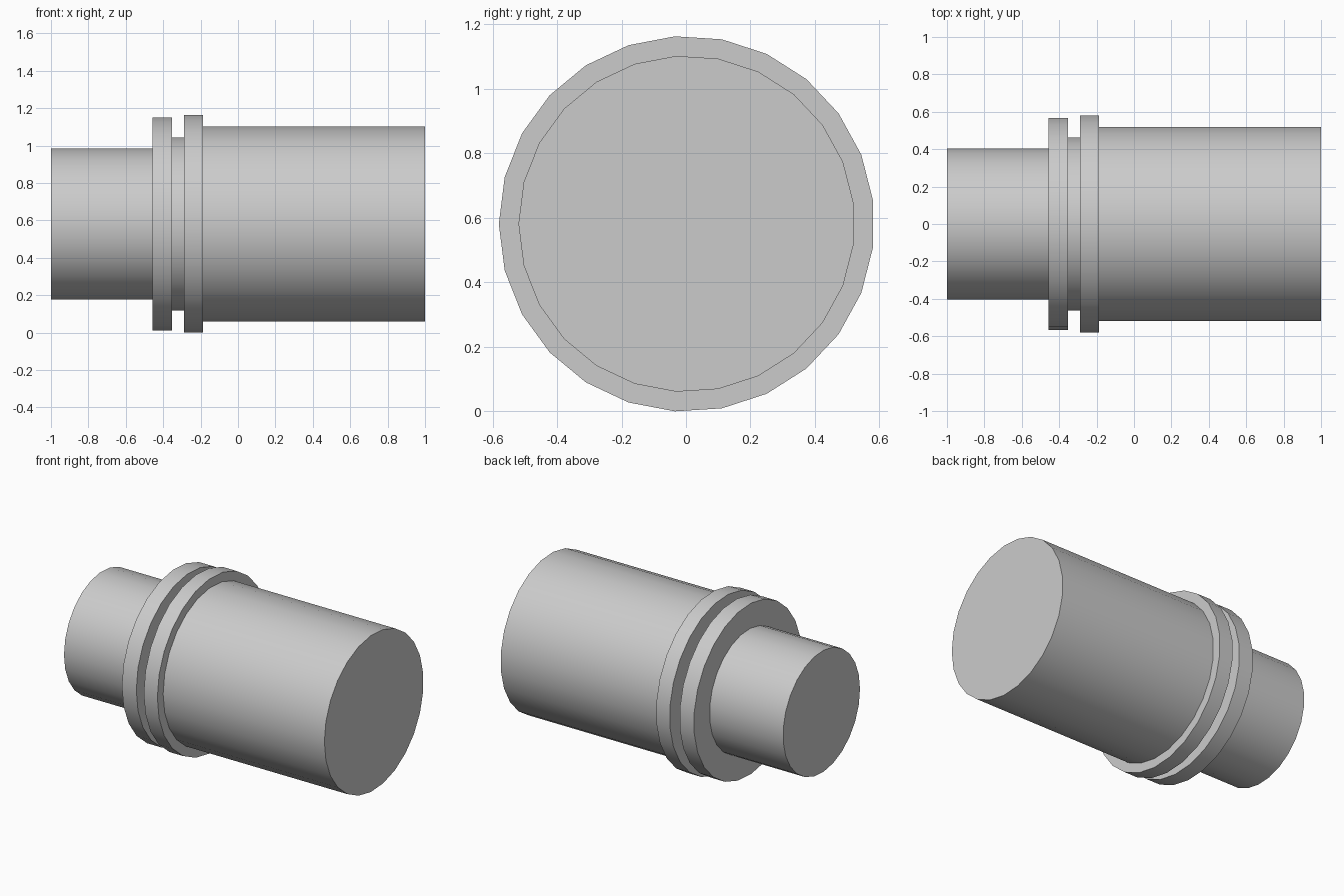
import bpy, bmesh, math

if "Cube" in bpy.data.objects:
    bpy.data.objects.remove(bpy.data.objects["Cube"])

SIDES = 25
AXIS_Y, AXIS_Z = 0.002, 0.5815

# x position and radius along the axis
PROFILE = [
    (-1.0, 0.405), (-0.458, 0.405),      # narrow neck
    (-0.458, 0.57), (-0.352, 0.57),      # first flange
    (-0.352, 0.464), (-0.288, 0.464),    # groove
    (-0.288, 0.5825), (-0.188, 0.5825),  # second flange
    (-0.188, 0.5215), (1.0, 0.5215),     # main barrel
]


def ring(bm, x, r):
    verts = []
    for i in range(SIDES):
        a = math.pi + 2 * math.pi * i / SIDES
        verts.append(bm.verts.new((x, AXIS_Y + r * math.cos(a), AXIS_Z + r * math.sin(a))))
    return verts


# Turned body: rings joined along the profile, closed at both ends
bm = bmesh.new()
rings = [ring(bm, x, r) for x, r in PROFILE]
for a, b in zip(rings, rings[1:]):
    for i in range(SIDES):
        j = (i + 1) % SIDES
        bm.faces.new((a[i], a[j], b[j], b[i]))
bm.faces.new(rings[0])
bm.faces.new(rings[-1])
bmesh.ops.recalc_face_normals(bm, faces=bm.faces)

mesh = bpy.data.meshes.new("stepped_cylinder")
bm.to_mesh(mesh)
bm.free()
body = bpy.data.objects.new("stepped_cylinder", mesh)
bpy.context.collection.objects.link(body)

# Smooth round sides, crisp steps
bpy.context.view_layer.objects.active = body
body.select_set(True)
bpy.ops.object.shade_smooth_by_angle(angle=math.radians(30))
